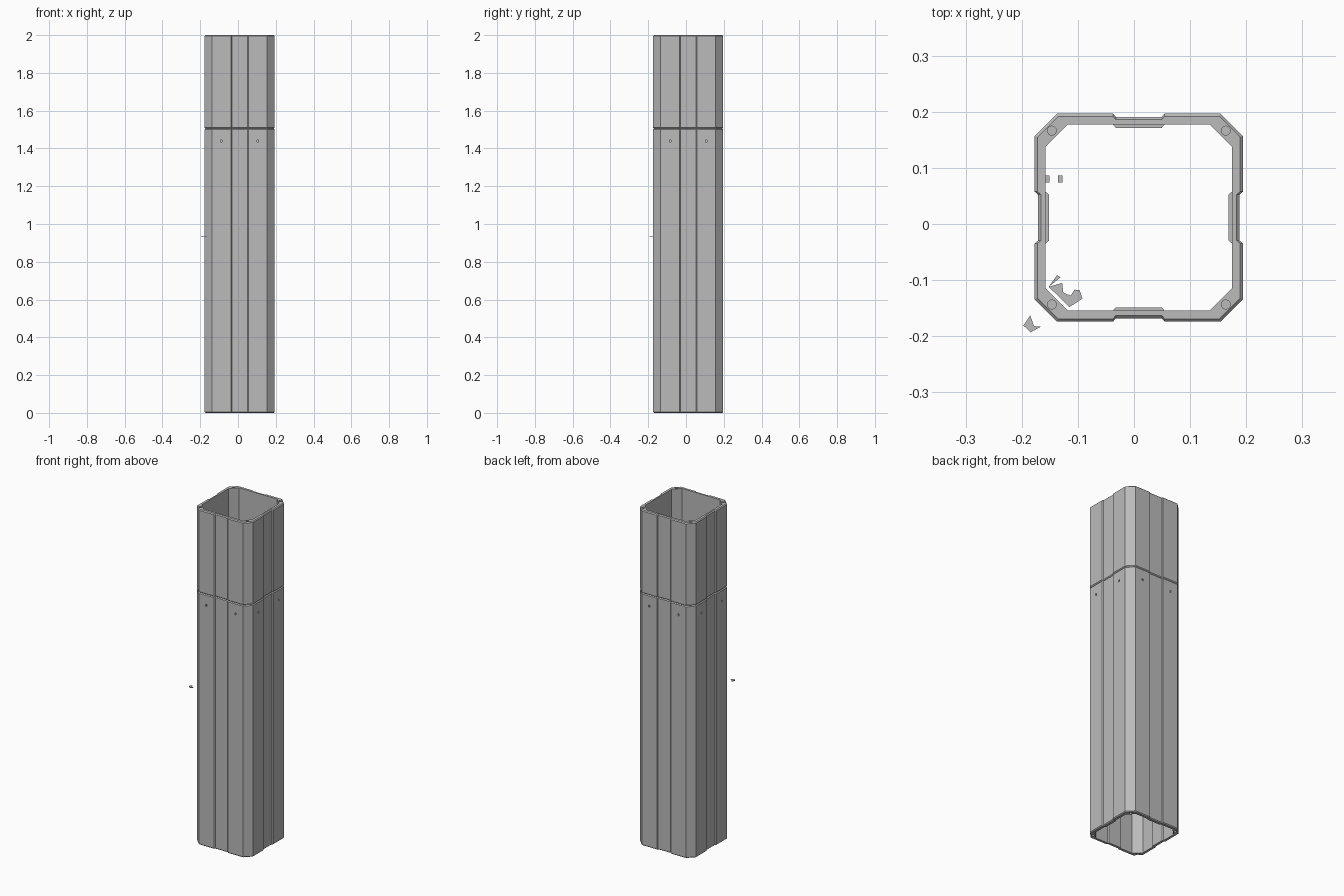
import bpy, bmesh
from math import cos, sin, pi
from mathutils import Matrix, Vector

cube = bpy.data.objects.get("Cube")
if cube:
    bpy.data.objects.remove(cube)

CENTRE = Vector((0.0085, 0.0115, 0))
SEAM = 1.505
EDGE = 0.005          # bevel on the rims
QUARTERS = [k * pi / 2 for k in range(4)]

grey = bpy.data.materials.new("concrete_grey")
grey.use_nodes = True
colour = (0.5, 0.5, 0.5, 1)
grey.diffuse_color = colour
grey.node_tree.nodes["Principled BSDF"].inputs["Base Color"].default_value = colour


def finish(bm, name):
    bmesh.ops.recalc_face_normals(bm, faces=bm.faces)
    mesh = bpy.data.meshes.new(name)
    bm.to_mesh(mesh)
    bm.free()
    mesh.materials.append(grey)
    obj = bpy.data.objects.new(name, mesh)
    bpy.context.collection.objects.link(obj)
    return obj


def outline(half, corner, dent):
    """Chamfered square with a shallow dent in the middle of each side."""
    side = [(half, corner - half), (half, -0.046), (half - dent, -0.041),
            (half - dent, 0.041), (half, 0.046), (half, half - corner)]
    return [(x * cos(a) - y * sin(a), x * sin(a) + y * cos(a))
            for a in QUARTERS for x, y in side]


def tube(name, z0, z1, bump):
    """Hollow section with bevelled outer rims."""
    outer = outline(0.1855, 0.04, 0.006)
    rim = outline(0.1855 - EDGE, 0.037, 0.006)
    inner = outline(0.166, 0.04, bump)
    rings = [(inner, z0), (rim, z0), (outer, z0 + EDGE),
             (outer, z1 - EDGE), (rim, z1), (inner, z1)]
    bm = bmesh.new()
    loops = [[bm.verts.new(CENTRE + Vector((x, y, z))) for x, y in pts] for pts, z in rings]
    for a, b in zip(loops, loops[1:] + loops[:1]):
        for i in range(len(a)):
            j = (i + 1) % len(a)
            bm.faces.new((a[i], a[j], b[j], b[i]))
    return finish(bm, name)


def cut(obj, bm, name):
    """Remove the bmesh volume from the object."""
    cutter = finish(bm, name)
    cutter.hide_render = True
    mod = obj.modifiers.new("holes", 'BOOLEAN')
    mod.object = cutter
    mod.solver = 'EXACT'
    bpy.context.view_layer.objects.active = obj
    bpy.ops.object.modifier_apply(modifier=mod.name)
    bpy.data.objects.remove(cutter)


def rim_holes(obj, z):
    bm = bmesh.new()
    for x in (-0.155, 0.155):
        for y in (-0.155, 0.155):
            bmesh.ops.create_cone(bm, cap_ends=True, segments=16, radius1=0.008, radius2=0.008,
                                  depth=0.1, matrix=Matrix.Translation(CENTRE + Vector((x, y, z))))
    cut(obj, bm, "rim_cutter")


# Stacked sections
lower = tube("lower_section", 0, SEAM, 0.006)
upper = tube("upper_section", SEAM, 2, 0)
rim_holes(upper, 2)
rim_holes(lower, 0)

# Small fixing holes just below the seam, two per side
bm = bmesh.new()
for a in QUARTERS:
    for y in (-0.096, 0.096):
        m = (Matrix.Translation(CENTRE) @ Matrix.Rotation(a, 4, 'Z')
             @ Matrix.Translation((0.1855, y, 1.44)) @ Matrix.Diagonal((0.016, 0.008, 0.012, 1)))
        bmesh.ops.create_cube(bm, size=1, matrix=m)
cut(lower, bm, "fixing_cutter")


# Loose thin chips
def chip(name, points, z, thick=0.004):
    bm = bmesh.new()
    face = bm.faces.new([bm.verts.new((x, y, z)) for x, y in points])
    grown = bmesh.ops.extrude_face_region(bm, geom=[face])["geom"]
    bmesh.ops.translate(bm, vec=(0, 0, thick),
                        verts=[v for v in grown if isinstance(v, bmesh.types.BMVert)])
    finish(bm, name)


chip("outer_chip", [(-0.197, -0.181), (-0.184, -0.193), (-0.166, -0.183),
                    (-0.178, -0.182), (-0.185, -0.163)], 0.93)
chip("inner_chip", [(-0.152, -0.112), (-0.115, -0.148), (-0.092, -0.133), (-0.097, -0.118),
                    (-0.106, -0.117), (-0.113, -0.128), (-0.126, -0.122), (-0.128, -0.105)], 0.93)
chip("inner_sliver", [(-0.152, -0.112), (-0.131, -0.095), (-0.137, -0.091)], 0.93)
for i, x in enumerate((-0.155, -0.131)):
    chip(f"inner_pin_{i + 1}", [(x - 0.004, 0.074), (x + 0.004, 0.074),
                                (x + 0.004, 0.086), (x - 0.004, 0.086)], 1.44)
